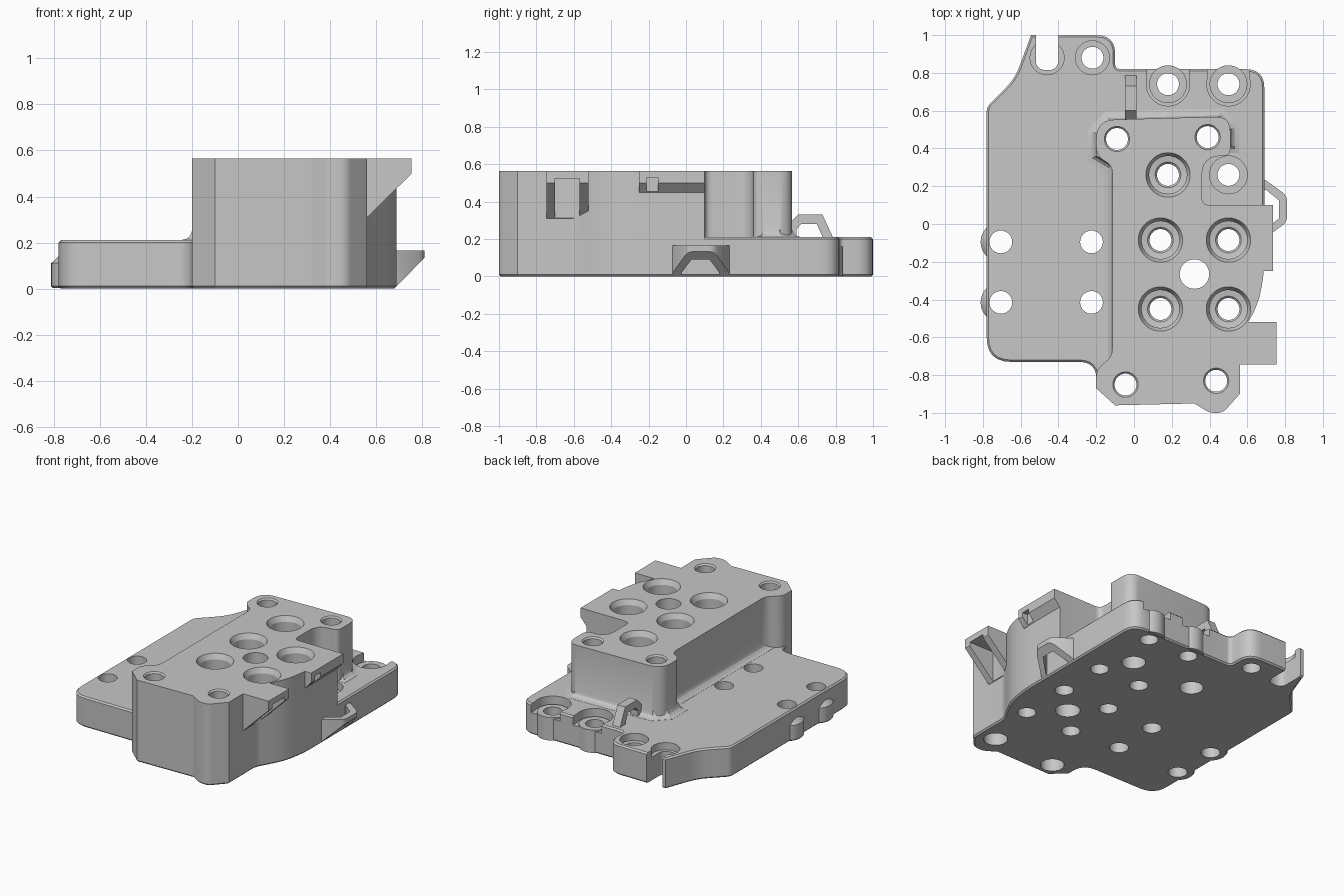
import bpy, bmesh, math
from mathutils import Vector

cube = bpy.data.objects.get("Cube")
if cube:
    bpy.data.objects.remove(cube, do_unlink=True)

grey = bpy.data.materials.new("plain grey")
grey.use_nodes = True
GREY = (0.57, 0.57, 0.57, 1)
grey.diffuse_color = GREY
grey.node_tree.nodes["Principled BSDF"].inputs["Base Color"].default_value = GREY


def rounded(points, steps=6):
    """Closed outline; a third value on a point is its corner rounding."""
    out = []
    for i, p in enumerate(points):
        c = Vector(p[:2])
        if len(p) < 3:
            out.append(c)
            continue
        a, b = Vector(points[i - 1][:2]), Vector(points[(i + 1) % len(points)][:2])
        a, b = c + (a - c).normalized() * p[2], c + (b - c).normalized() * p[2]
        for k in range(steps + 1):
            t = k / steps
            out.append(a * (1 - t) ** 2 + c * 2 * t * (1 - t) + b * t * t)
    return out


def grow(loop, d):
    """Offset a counter-clockwise outline outwards."""
    out = []
    for i, p in enumerate(loop):
        e1 = (p - loop[i - 1]).normalized()
        e2 = (loop[(i + 1) % len(loop)] - p).normalized()
        n1, n2 = Vector((e1.y, -e1.x)), Vector((e2.y, -e2.x))
        out.append(p + (n1 + n2) * d / max(1 + n1.dot(n2), 0.4))
    return out


def volume(mesh):
    bm = bmesh.new()
    bm.from_mesh(mesh)
    size = bm.calc_volume(signed=True)
    bm.free()
    return size


def make(name, rings):
    """Skin a stack of equal rings, close both ends, face outwards."""
    bm = bmesh.new()
    rows = [[bm.verts.new(v) for v in ring] for ring in rings]
    n = len(rows[0])
    for low, high in zip(rows, rows[1:]):
        for i in range(n):
            j = (i + 1) % n
            bm.faces.new((low[i], low[j], high[j], high[i]))
    bm.faces.new(rows[0][::-1])
    bm.faces.new(rows[-1])
    bm.normal_update()
    if bm.calc_volume(signed=True) < 0:
        bmesh.ops.reverse_faces(bm, faces=bm.faces[:])
    mesh = bpy.data.meshes.new(name)
    bm.to_mesh(mesh)
    bm.free()
    mesh.materials.append(grey)
    obj = bpy.data.objects.new(name, mesh)
    bpy.context.collection.objects.link(obj)
    return obj


def slab(name, loop, *layers):
    return make(name, [[(p.x, p.y, z) for p in grow(loop, d)] for z, d in layers])


def side_prism(name, profile, axis, low, high):
    """Extrude a side profile along x or y."""
    place = (lambda p, s: (s, p[0], p[1])) if axis == "x" else (lambda p, s: (p[0], s, p[1]))
    return make(name, [[place(p, s) for p in profile] for s in (low, high)])


def box(x0, x1, y0, y1, z0, z1):
    return side_prism("cutter", [(x0, z0), (x1, z0), (x1, z1), (x0, z1)], "y", y0, y1)


def lathe(name, x, y, *layers):
    ring = [(math.cos(a * math.tau / 40), math.sin(a * math.tau / 40)) for a in range(40)]
    return make(name, [[(x + c * r, y + s * r, z) for c, s in ring] for z, r in layers])


def combine(obj, others, operation):
    """Boolean with each other part, keeping only a result of plausible volume."""
    for other in others:
        old, extra = volume(obj.data), volume(other.data)
        low, high = (old, old + extra) if operation == "UNION" else (old - extra, old)
        done = False
        for solver in ("MANIFOLD", "EXACT", "FLOAT"):
            mod = obj.modifiers.new("combine", "BOOLEAN")
            mod.operation, mod.solver, mod.object = operation, solver, other
            bpy.context.view_layer.update()
            graph = bpy.context.evaluated_depsgraph_get()
            mesh = bpy.data.meshes.new_from_object(obj.evaluated_get(graph))
            obj.modifiers.clear()
            if max(low, old * 0.3) - 0.0005 < volume(mesh) < high + 0.0005:
                obj.data, done = mesh, True
                break
        if done or operation != "UNION":
            bpy.data.objects.remove(other, do_unlink=True)


# Outlines: the plate and the tower share their front edge
front = [(-0.2, -0.87), (-0.10, -0.96), (0.32, -0.95), (0.40, -1.0, 0.03), (0.47, -1.0, 0.03),
         (0.56, -0.9), (0.56, -0.6, 0.03), (0.66, -0.42, 0.08), (0.69, -0.25, 0.08)]
plate = rounded(front + [
    (0.69, 0.82, 0.1), (-0.10, 0.82, 0.03), (-0.10, 1.0, 0.1), (-0.545, 1.0),
    (-0.63, 0.77, 0.07), (-0.78, 0.62, 0.03), (-0.78, -0.73, 0.13), (-0.2, -0.73, 0.09)])
tower_line = rounded(front + [
    (0.69, 0.10), (0.36, 0.10, 0.04), (0.36, 0.36, 0.1), (0.51, 0.36, 0.04), (0.51, 0.57, 0.08),
    (-0.2, 0.55, 0.1), (-0.2, 0.36, 0.05), (-0.115, 0.31, 0.04), (-0.115, -0.70, 0.04),
    (-0.2, -0.77, 0.04)])
fillet_line = [Vector(p) for p in [
    (0.3, -0.70), (0.3, 0.42), (0.51, 0.42), (0.51, 0.50), (0.45, 0.567), (-0.13, 0.552),
    (-0.2, 0.48), (-0.2, 0.36), (-0.115, 0.31), (-0.115, -0.70)]]

# Main body: plate, tower and the fillet between them
body = slab("main_body", plate, (0, -0.01), (0.01, 0), (0.2, 0), (0.21, -0.01))
tower = slab("tower", tower_line, (0.1, 0), (0.565, 0))
fillet = slab("fillet", fillet_line, (0.15, 0.045), (0.211, 0.045), (0.217, 0.022),
              (0.23, 0.008), (0.255, -0.002))

# Front side clip: top plate on two gussets
clip = side_prism("side_clip", [(0.53, 0.31), (0.562, 0.31), (0.755, 0.50), (0.755, 0.565),
                                (0.53, 0.565)], "y", -0.745, -0.52)
combine(clip, [box(0.565, 0.9, -0.70, -0.57, 0.2, 0.525)], "DIFFERENCE")

# Side ledge with a small slot
ledge = side_prism("side_ledge", [(0.64, 0.45), (0.69, 0.45), (0.735, 0.50), (0.735, 0.565),
                                  (0.64, 0.565)], "y", -0.25, 0.10)
combine(ledge, [box(0.695, 0.9, -0.21, -0.15, 0.3, 0.53)], "DIFFERENCE")
combine(body, [tower, fillet, clip, ledge], "UNION")

# Recesses open to the back around the two rear bosses
rear = [(0.18, 0.74), (0.5, 0.74)]
for x, y in rear:
    combine(body, [lathe("cutter", x, y, (0.15, 0.115), (0.3, 0.115)),
                   box(x - 0.11, x + 0.11, y, 1.1, 0.15, 0.3)], "DIFFERENCE")
    combine(body, [lathe("boss", x, y, (0.002, 0.1), (0.16, 0.1))], "UNION")

# Rounded pads on the left edge
for y in (-0.095, -0.415):
    combine(body, [lathe("pad", -0.705, y, (0.002, 0.1), (0.01, 0.107), (0.11, 0.107),
                         (0.14, 0.075))], "UNION")

# Plain through holes
holes = [(-0.705, -0.095, 0.06), (-0.225, -0.095, 0.06), (-0.705, -0.415, 0.06),
         (-0.225, -0.415, 0.06), (0.32, -0.265, 0.078), (-0.22, 0.88, 0.058),
         (0.5, 0.26, 0.058)] + [(x, y, 0.058) for x, y in rear]
for x, y, r in holes:
    combine(body, [lathe("cutter", x, y, (-0.1, r), (0.7, r))], "DIFFERENCE")

# Corner holes of the tower, wider from below
for x, y in [(-0.09, 0.45), (0.39, 0.46), (-0.045, -0.85), (0.435, -0.83)]:
    combine(body, [lathe("cutter", x, y, (-0.1, 0.075), (0.2, 0.075), (0.21, 0.058),
                         (0.555, 0.058), (0.566, 0.068), (0.7, 0.068))], "DIFFERENCE")

# Deep counterbores in the tower
for x, y in [(0.18, 0.26), (0.14, -0.085), (0.14, -0.45), (0.5, -0.085), (0.5, -0.45)]:
    combine(body, [lathe("cutter", x, y, (-0.1, 0.058), (0.19, 0.058), (0.2, 0.068),
                         (0.205, 0.1), (0.53, 0.1), (0.566, 0.118), (0.7, 0.118))], "DIFFERENCE")

# Shallow counterbores in the plate, and the open slot
for x, y, r in [(-0.22, 0.88, 0.09), (-0.46, 0.88, 0.09), (0.5, 0.26, 0.1)]:
    combine(body, [lathe("cutter", x, y, (0.16, r), (0.3, r))], "DIFFERENCE")
slot = rounded([(-0.52, 1.1), (-0.52, 0.815, 0.055), (-0.40, 0.815, 0.055), (-0.40, 1.1)])
combine(body, [slab("cutter", slot, (-0.1, 0), (0.4, 0))], "DIFFERENCE")

# Side loop, sloping on its underside
ring = rounded([(0.67, -0.08), (0.70, -0.07), (0.81, 0.01, 0.03), (0.81, 0.15, 0.03),
                (0.70, 0.23), (0.67, 0.24)])
hole = rounded([(0.6, -0.03), (0.70, -0.025), (0.768, 0.03), (0.768, 0.125), (0.70, 0.18),
                (0.6, 0.185)])
loop = slab("side_loop", ring, (0, 0), (0.165, 0))
combine(loop, [slab("cutter", hole, (-0.1, 0), (0.3, 0)),
               side_prism("cutter", [(0.66, -0.02), (0.9, -0.02), (0.9, 0.225)], "y", -0.5, 0.5)],
        "DIFFERENCE")

# Arched strap on the plate behind the tower
arch = side_prism("rear_strap", [(0.55, 0.2), (0.59, 0.2), (0.59, 0.25), (0.615, 0.28),
                                 (0.70, 0.28), (0.735, 0.2), (0.79, 0.2), (0.73, 0.33),
                                 (0.60, 0.33), (0.55, 0.28)], "x", -0.047, 0.012)

# Smooth round walls, keep edges crisp
bpy.ops.object.select_all(action="DESELECT")
for obj in (body, loop, arch):
    obj.select_set(True)
bpy.context.view_layer.objects.active = body
bpy.ops.object.shade_smooth_by_angle(angle=math.radians(25))
